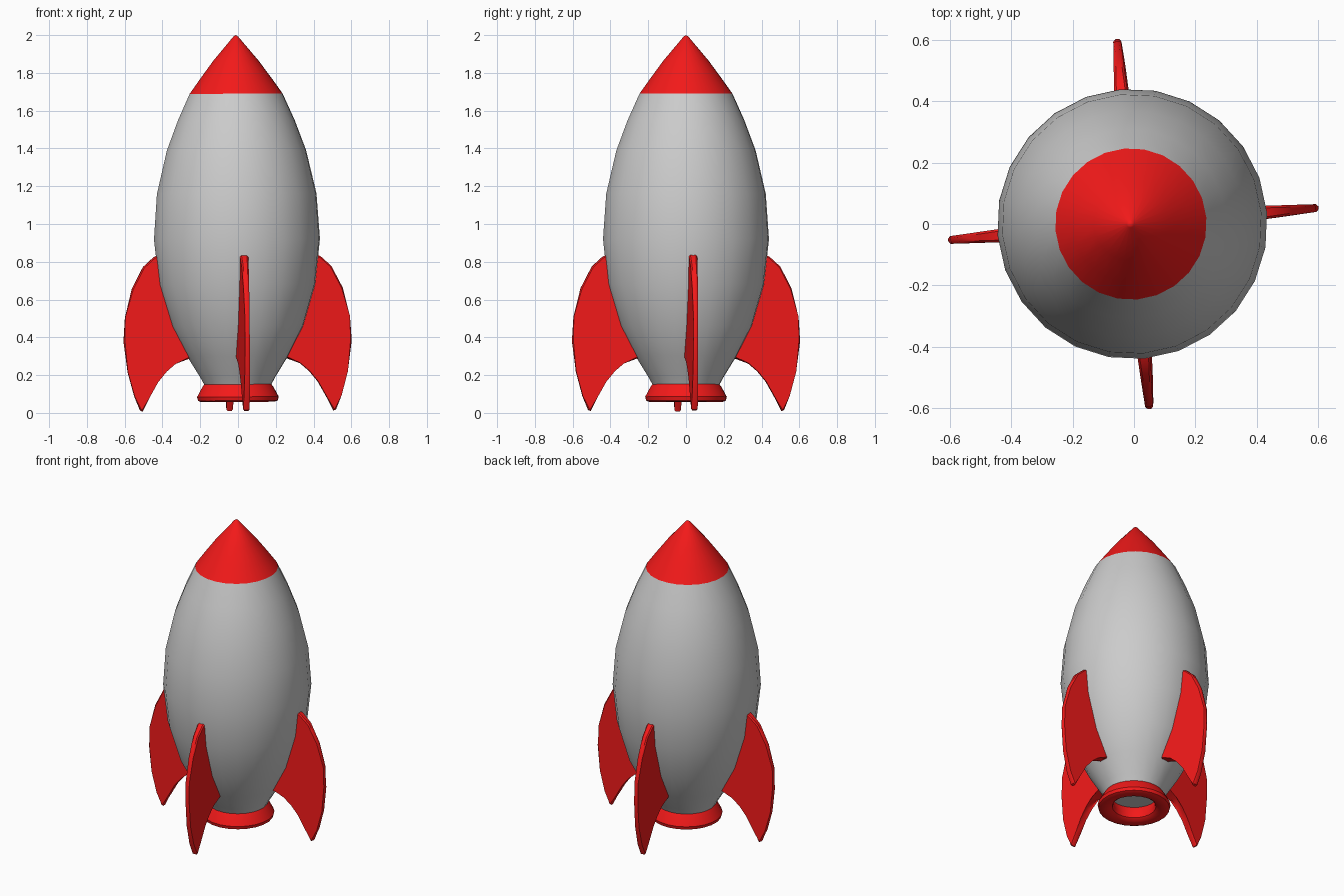
import bpy, bmesh, math
from mathutils import Matrix

if "Cube" in bpy.data.objects:
    bpy.data.objects.remove(bpy.data.objects["Cube"])

SIDES = 24
# whole rocket is turned slightly about z, and leans a hair to -x
POSE = Matrix.Rotation(-0.006, 4, 'Y') @ Matrix.Rotation(math.radians(5), 4, 'Z')

red = bpy.data.materials.new("red")
red.diffuse_color = (0.9, 0.01, 0.01, 1)
red.use_nodes = True
red.node_tree.nodes["Principled BSDF"].inputs["Base Color"].default_value = red.diffuse_color


def finish(name, bm, mat=None, angle=40):
    bmesh.ops.recalc_face_normals(bm, faces=bm.faces[:])
    bm.transform(POSE)
    me = bpy.data.meshes.new(name)
    bm.to_mesh(me)
    bm.free()
    ob = bpy.data.objects.new(name, me)
    bpy.context.collection.objects.link(ob)
    if mat:
        me.materials.append(mat)
    bpy.ops.object.select_all(action='DESELECT')
    bpy.context.view_layer.objects.active = ob
    ob.select_set(True)
    bpy.ops.object.shade_smooth_by_angle(angle=math.radians(angle))
    return ob


def lathe(name, profile, mat=None, closed=False):
    bm = bmesh.new()
    vs = [bm.verts.new((r, 0, z)) for r, z in profile]
    pairs = list(zip(vs, vs[1:]))
    if closed:
        pairs.append((vs[-1], vs[0]))
    es = [bm.edges.new(p) for p in pairs]
    bmesh.ops.spin(bm, geom=vs + es, cent=(0, 0, 0), axis=(0, 0, 1),
                   angle=2 * math.pi, steps=SIDES, use_duplicate=False)
    bmesh.ops.remove_doubles(bm, verts=bm.verts[:], dist=1e-4)
    return finish(name, bm, mat)


# hull, closed at the bottom inside the nozzle
lathe("hull", [(0.247, 1.69), (0.31, 1.55), (0.37, 1.39), (0.424, 1.16),
               (0.441, 0.92), (0.415, 0.68), (0.35, 0.46), (0.268, 0.30),
               (0.2, 0.19), (0.178, 0.15), (0, 0.15)])

# nose cone
lathe("nose_cone", [(0, 2.0), (0.012, 1.993), (0.12, 1.865), (0.19, 1.77), (0.247, 1.69)], red)

# flared nozzle ring
lathe("nozzle", [(0.178, 0.152), (0.19, 0.135), (0.217, 0.085), (0.212, 0.065),
                 (0.195, 0.058), (0.15, 0.06), (0.13, 0.075), (0.125, 0.1),
                 (0.14, 0.152)], red, closed=True)

# four swept fins: outer edge, tip, inner edge, then root inside the hull
outline = [(0.425, 0.835), (0.445, 0.825), (0.5, 0.775), (0.56, 0.66), (0.597, 0.51),
           (0.606, 0.38), (0.585, 0.22), (0.55, 0.09), (0.52, 0.015), (0.507, 0.01),
           (0.47, 0.085), (0.425, 0.165), (0.385, 0.225), (0.335, 0.268), (0.25, 0.292),
           (0.32, 0.46), (0.39, 0.68), (0.41, 0.8)]


def half(r):
    return 0.029 - 0.055 * (r - 0.3)


for i in range(4):
    bm = bmesh.new()
    a = [bm.verts.new((r, half(r), z)) for r, z in outline]
    b = [bm.verts.new((r, -half(r), z)) for r, z in outline]
    bm.faces.new(a)
    bm.faces.new(b[::-1])
    n = len(a)
    for k in range(n):
        j = (k + 1) % n
        bm.faces.new((a[k], b[k], b[j], a[j]))
    # chamfer the rims of both side faces
    rim = [e for e in bm.edges if e.verts[0].co.y * e.verts[1].co.y > 0]
    bmesh.ops.bevel(bm, geom=rim, offset=0.007, segments=1, affect='EDGES', clamp_overlap=True)
    bm.transform(Matrix.Rotation(i * math.pi / 2, 4, 'Z'))
    finish("fin_%d" % (i + 1), bm, red, 30)
